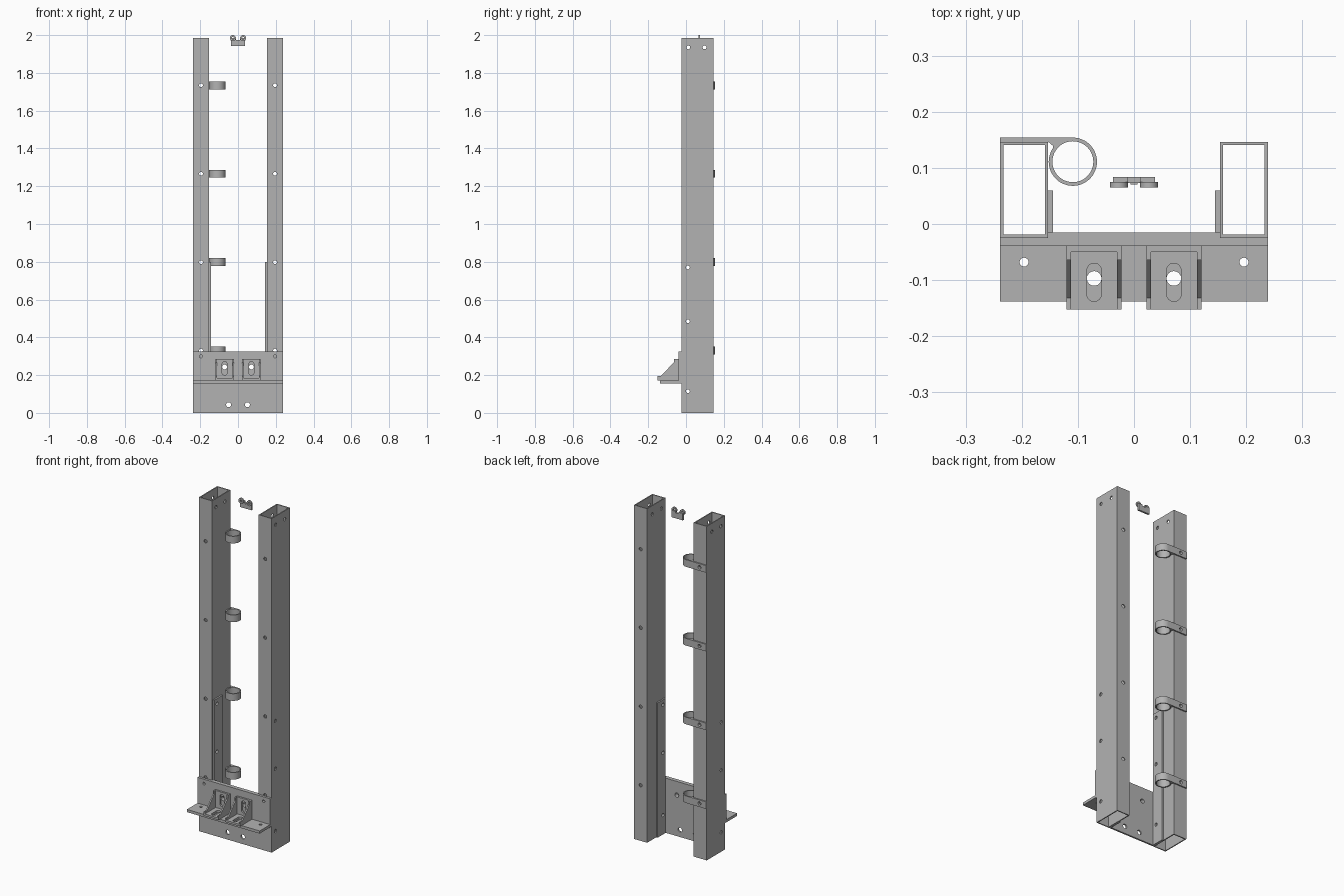
import bpy, bmesh, math
from mathutils import Matrix, Vector

old = bpy.data.objects.get("Cube")
if old:
    bpy.data.objects.remove(old)

GREY = (0.45, 0.45, 0.45, 1)
steel = bpy.data.materials.new("grey steel")
steel.use_nodes = True
steel.diffuse_color = GREY
steel.node_tree.nodes["Principled BSDF"].inputs["Base Color"].default_value = GREY

# Local (u, v, depth) to world for a profile extruded along each axis
AXES = {"z": lambda u, v, d: (u, v, d),
        "x": lambda u, v, d: (d, u, v),
        "y": lambda u, v, d: (u, d, v)}


def make(name, bm):
    bmesh.ops.recalc_face_normals(bm, faces=bm.faces)
    mesh = bpy.data.meshes.new(name)
    bm.to_mesh(mesh)
    bm.free()
    mesh.materials.append(steel)
    ob = bpy.data.objects.new(name, mesh)
    bpy.context.collection.objects.link(ob)
    return ob


def add_prism(bm, points, axis, lo, hi):
    """Closed profile swept from lo to hi along an axis."""
    a = [bm.verts.new(AXES[axis](u, v, lo)) for u, v in points]
    b = [bm.verts.new(AXES[axis](u, v, hi)) for u, v in points]
    bm.faces.new(a)
    bm.faces.new(b)
    n = len(points)
    for i in range(n):
        j = (i + 1) % n
        bm.faces.new((a[i], a[j], b[j], b[i]))


def rect(u0, u1, v0, v1):
    return [(u0, v0), (u1, v0), (u1, v1), (u0, v1)]


def arc(cu, cv, r, start=0, end=360, n=24):
    steps = n if end - start == 360 else n + 1
    angles = [math.radians(start + (end - start) * i / n) for i in range(steps)]
    return [(cu + r * math.cos(t), cv + r * math.sin(t)) for t in angles]


def slot(cu, cv, r, half):
    return arc(cu, cv + half, r, 0, 180, 12) + arc(cu, cv - half, r, 180, 360, 12)


def prism(name, *prisms):
    bm = bmesh.new()
    for p in prisms:
        add_prism(bm, *p)
    return make(name, bm)


def boolean(ob, operation, *prisms):
    """Cut or join simple prisms on an object, one at a time."""
    for p in prisms:
        tool = prism("tool", p)
        tool.hide_render = True
        mod = ob.modifiers.new("bool", "BOOLEAN")
        mod.operation, mod.solver, mod.object = operation, "EXACT", tool
        bpy.context.view_layer.objects.active = ob
        bpy.ops.object.modifier_apply(modifier=mod.name)
        bpy.data.objects.remove(tool)


def smooth(ob):
    bpy.ops.object.select_all(action="DESELECT")
    ob.select_set(True)
    bpy.context.view_layer.objects.active = ob
    bpy.ops.object.shade_smooth_by_angle(angle=math.radians(30))


OUT, INN, FRONT, BACK = 0.239, 0.153, -0.025, 0.1465
TOP, WALL, HOLE = 1.985, 0.006, 0.01
BOLT_X = 0.196
CLIP_Z = [0.33 + 0.468 * i for i in range(4)]
SIDE_Z = [0.115, 0.485, 0.77]

# Hollow uprights with bolt holes, and inner stiffening strips
for side, word in ((-1, "right"), (1, "left")):
    xs = sorted((side * OUT, side * INN))
    tube = prism(word + "_upright", (rect(*xs, FRONT, BACK), "z", 0, TOP))
    boolean(tube, "DIFFERENCE",
            (rect(xs[0] + WALL, xs[1] - WALL, FRONT + WALL, BACK - WALL), "z", -0.1, TOP + 0.1),
            *[(arc(side * BOLT_X, z, HOLE), "y", -0.2, 0.3) for z in CLIP_Z],
            *[(arc(0.01, z, HOLE), "x", -0.4, 0.4) for z in SIDE_Z],
            *[(arc(y, 1.935, HOLE), "x", -0.4, 0.4) for y in (0.012, 0.098)])
    smooth(tube)
    xs = sorted((side * INN, side * 0.144))
    strip = prism(word + "_inner_strip", (rect(*xs, -0.015, 0.06), "z", 0, 0.8))
    boolean(strip, "DIFFERENCE", *[(arc(0.01, z, HOLE), "x", -0.4, 0.4) for z in SIDE_Z])
    smooth(strip)

# Cross plate between the uprights
BRACKET_X = (-0.071, 0.071)
mount_holes = [(arc(x, 0.243, 0.013), "y", -0.2, 0.2) for x in BRACKET_X]
plate = prism("cross_plate", (rect(-INN, INN, 0, 0.325), "y", FRONT, -0.015))
boolean(plate, "DIFFERENCE", *mount_holes,
        *[(arc(x, 0.043, 0.013), "y", -0.2, 0.2) for x in (-0.05, 0.05)])
smooth(plate)

# Angle iron with a forward ledge
ledge = [(FRONT, 0.156), (FRONT, 0.325), (-0.039, 0.325), (-0.039, 0.172),
         (-0.138, 0.172), (-0.138, 0.156)]
angle = prism("front_angle", (ledge, "x", -OUT, OUT))
boolean(angle, "DIFFERENCE", *mount_holes,
        *[(arc(x, 0.299, 0.008), "y", -0.2, 0.2) for x in (-BOLT_X, BOLT_X)],
        *[(arc(x, -0.068, 0.008), "z", 0, 0.3) for x in (-BOLT_X, BOLT_X)],
        *[(arc(x, -0.097, 0.013), "z", 0, 0.3) for x in BRACKET_X])
smooth(angle)

# Gusseted corner brackets with slots
gusset = [(-0.039, 0.172), (-0.152, 0.172), (-0.152, 0.196), (-0.132, 0.196),
          (-0.064, 0.268), (-0.064, 0.285), (-0.039, 0.285)]
channel = [(-0.05, 0.184), (-0.05, 0.4), (-0.3, 0.4), (-0.3, 0.184)]
for x, word in zip(BRACKET_X, ("right", "left")):
    bracket = prism(word + "_corner_bracket", (gusset, "x", x - 0.049, x + 0.049))
    boolean(bracket, "DIFFERENCE", (channel, "x", x - 0.041, x + 0.041),
            (slot(x, -0.104, 0.013, 0.021), "z", 0.1, 0.19),
            (slot(x, 0.236, 0.013, 0.023), "y", -0.055, 0))
    smooth(bracket)

# Pipe clips: back strap running into a ring, with a fillet by the upright
CX, CY, R = -0.109, 0.111, 0.043
for i, z in enumerate(CLIP_Z):
    z0, z1 = z - 0.021, z + 0.021
    fillet = [(-0.153, BACK), (-0.144, 0.139), (-0.146, 0.129), (-0.13, 0.13), (-0.12, 0.15)]
    clip = prism("pipe_clip_%d" % (i + 1), (arc(CX, CY, R, n=48), "z", z0, z1))
    boolean(clip, "UNION", (rect(-OUT, CX, BACK, CY + R), "z", z0, z1),
            (fillet, "z", z0, z1))
    boolean(clip, "DIFFERENCE", (arc(CX, CY, 0.0365, n=48), "z", z0 - 0.1, z1 + 0.1),
            (arc(-BOLT_X, z, HOLE), "y", 0.1, 0.2))
    smooth(clip)

# Small latch plate between the tops of the uprights
latch = prism("latch_plate", (rect(-0.037, 0.037, 1.943, 1.984), "y", 0.073, 0.084))
boolean(latch, "DIFFERENCE", (rect(-0.011, 0.011, 1.975, 2.1), "y", 0, 0.2))
prism("latch_tab", (rect(-0.006, 0.006, 1.95, 1.97), "y", 0.07, 0.073))
for x, word in ((-0.027, "right"), (0.027, "left")):
    lobe = prism(word + "_latch_lobe", (arc(x, 1.984, 0.016), "y", 0.065, 0.075))
    boolean(lobe, "DIFFERENCE", (arc(x, 1.984, 0.006), "y", 0, 0.2))
    smooth(lobe)
